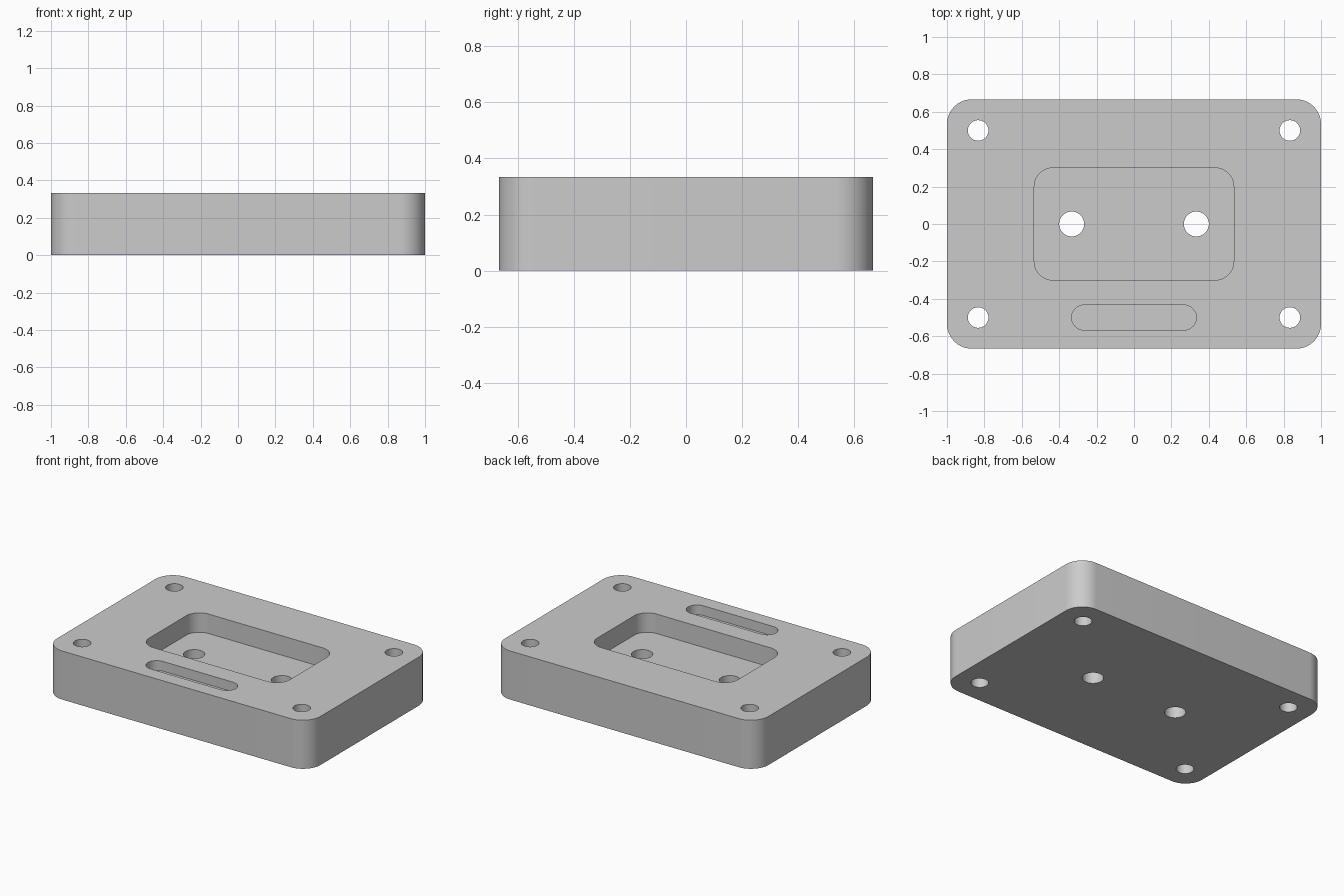
import bpy
import bmesh
from math import cos, sin, pi

default = bpy.data.objects.get("Cube")
if default:
    bpy.data.objects.remove(default, do_unlink=True)

MM = 1 / 60          # drawing unit: the plate is 120 x 80 x 20
THICK = 20

# Single plain grey
grey = bpy.data.materials.new("machined_grey")
grey.use_nodes = True
colour = (0.6, 0.6, 0.6, 1)
grey.diffuse_color = colour
grey.node_tree.nodes["Principled BSDF"].inputs["Base Color"].default_value = colour


def rounded_block(name, centre, size, radius, z0, z1, steps=16):
    """Upright prism with a rounded-rectangle outline."""
    hx, hy = size[0] / 2 - radius, size[1] / 2 - radius
    bm = bmesh.new()
    for quarter, (sx, sy) in enumerate([(1, 1), (-1, 1), (-1, -1), (1, -1)]):
        for i in range(steps + 1):
            a = (quarter + i / steps) * pi / 2
            x = centre[0] + sx * hx + radius * cos(a)
            y = centre[1] + sy * hy + radius * sin(a)
            bm.verts.new((x * MM, y * MM, z0 * MM))
    bmesh.ops.remove_doubles(bm, verts=bm.verts, dist=1e-5)
    bm.verts.ensure_lookup_table()
    base = bm.faces.new(bm.verts)
    top = bmesh.ops.extrude_face_region(bm, geom=[base])["geom"]
    for v in top:
        if isinstance(v, bmesh.types.BMVert):
            v.co.z = z1 * MM
    bmesh.ops.recalc_face_normals(bm, faces=bm.faces)
    mesh = bpy.data.meshes.new(name)
    bm.to_mesh(mesh)
    bm.free()
    mesh.materials.append(grey)
    obj = bpy.data.objects.new(name, mesh)
    bpy.context.collection.objects.link(obj)
    return obj


def hole(name, x, y, radius):
    return rounded_block(name, (x, y), (2 * radius, 2 * radius), radius, -2, THICK + 2)


plate = rounded_block("mounting_plate", (0, 0), (120, 80), 8, 0, THICK)

# Central pocket and shallow front slot
cutters = [
    rounded_block("pocket_cutter", (0, 0), (64, 36), 6, THICK - 8, THICK + 2),
    rounded_block("slot_cutter", (0, -30), (40, 8), 4, THICK - 4, THICK + 2),
]
# Through holes: one pair in the pocket, one in each corner
for sx in (-1, 1):
    cutters.append(hole("pocket_hole_cutter", sx * 20, 0, 4))
    for sy in (-1, 1):
        cutters.append(hole("corner_hole_cutter", sx * 50, sy * 30, 3.3))

bpy.ops.object.select_all(action="DESELECT")
plate.select_set(True)
bpy.context.view_layer.objects.active = plate
for cutter in cutters:
    cutter.hide_render = True
    mod = plate.modifiers.new(cutter.name, "BOOLEAN")
    mod.operation = "DIFFERENCE"
    mod.solver = "EXACT"
    mod.object = cutter
    bpy.ops.object.modifier_apply(modifier=mod.name)
for cutter in cutters:
    bpy.data.objects.remove(cutter, do_unlink=True)

# Smooth round walls, crisp rims
bpy.ops.object.shade_smooth_by_angle(angle=pi / 6)
